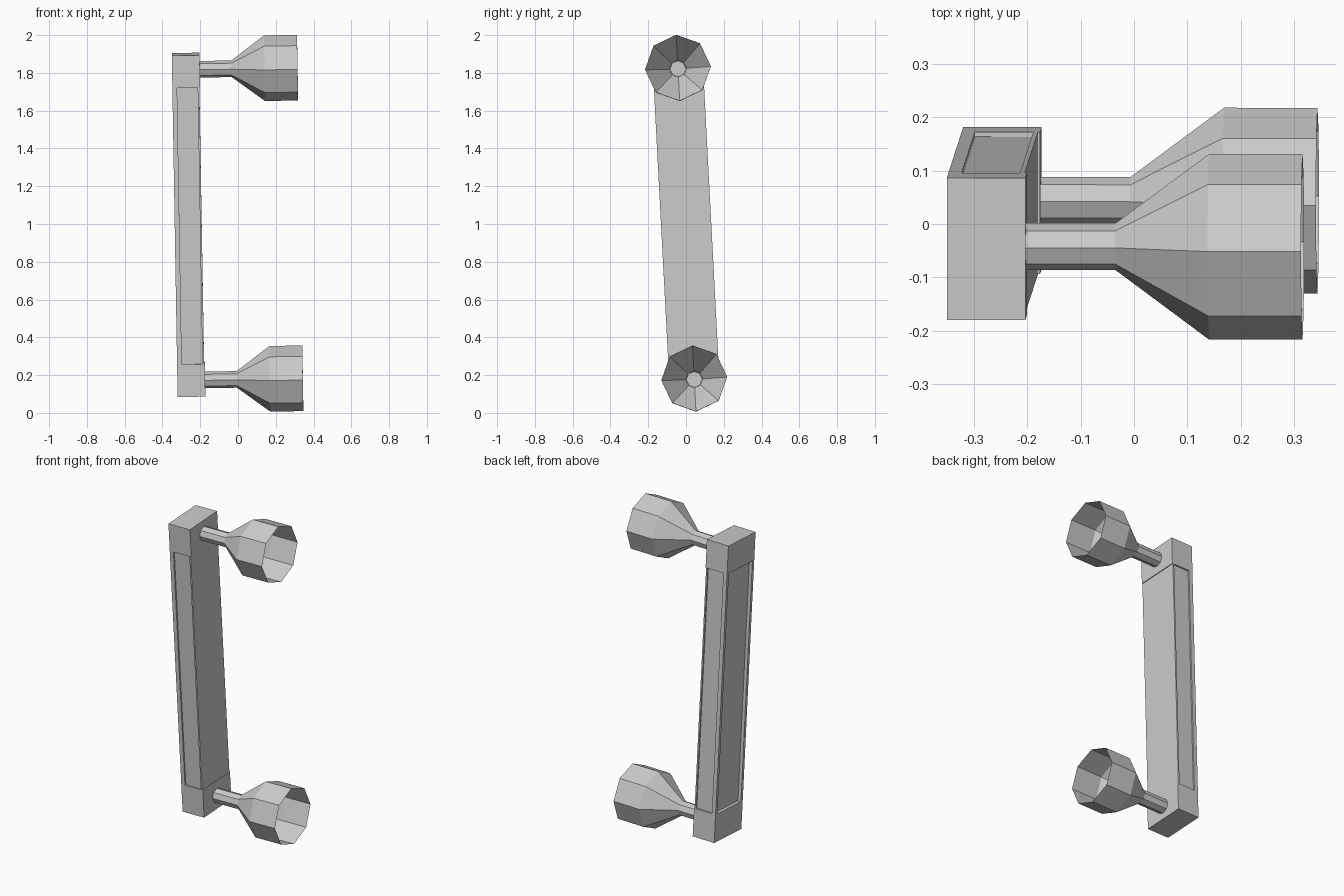
import bpy, bmesh, math
from mathutils import Vector, Matrix

cube = bpy.data.objects.get("Cube")
if cube:
    bpy.data.objects.remove(cube, do_unlink=True)

grey = bpy.data.materials.new("plain grey")
grey.use_nodes = True
GREY = (0.6, 0.6, 0.6, 1)
grey.diffuse_color = GREY
grey.node_tree.nodes["Principled BSDF"].inputs["Base Color"].default_value = GREY

# Leaning frame: x across the bar, y through its depth, z along its length
along = Vector((-0.017, -0.0525, 1)).normalized()
across = (Vector((1, 0, 0)) - along * along.x).normalized()
depth = along.cross(across)
frame = Matrix((across, depth, along)).transposed().to_4x4()
frame.translation = (-0.2615, 0.001, 0.9955)

HALF_W, HALF_D = 0.0735, 0.133
HALF_LEN, CAP_START = 0.905, 0.733


def finish(name, bm):
    bmesh.ops.recalc_face_normals(bm, faces=bm.faces)
    mesh = bpy.data.meshes.new(name)
    bm.to_mesh(mesh)
    bm.free()
    mesh.materials.append(grey)
    obj = bpy.data.objects.new(name, mesh)
    obj.matrix_world = frame
    bpy.context.collection.objects.link(obj)
    return obj


def prism(name, outline, low, high):
    bm = bmesh.new()
    base = bm.faces.new([bm.verts.new((x, y, low)) for x, y in outline])
    top = bmesh.ops.extrude_face_region(bm, geom=[base])["geom"]
    moved = [v for v in top if isinstance(v, bmesh.types.BMVert)]
    bmesh.ops.translate(bm, verts=moved, vec=(0, 0, high - low))
    finish(name, bm)


def lamp(name, height):
    # Open eight-sided shade on a thin stem, pointing along x
    bm = bmesh.new()
    rings = []
    for x, radius in ((0.06, 0.044), (0.241, 0.044), (0.416, 0.174), (0.591, 0.174)):
        angles = [math.tau * i / 8 for i in range(8)]
        rings.append([bm.verts.new((x, radius * math.sin(a), height + radius * math.cos(a)))
                      for a in angles])
    for a, b in zip(rings, rings[1:]):
        for i in range(8):
            j = (i + 1) % 8
            bm.faces.new((a[i], a[j], b[j], b[i]))
    finish(name, bm)
    # Flat end of the stem inside the shade
    disc = bmesh.new()
    disc.faces.new([disc.verts.new((0.242, 0.043 * math.cos(a), height + 0.043 * math.sin(a)))
                    for a in angles])
    finish(name + "_stem_end", disc)


# Grooved bar: shallow panels front and back, deeper channel on the wall side
half = [(HALF_W - 0.004, HALF_D), (HALF_W - 0.013, HALF_D),
        (HALF_W - 0.013, HALF_D - 0.009), (0.025 - HALF_W, HALF_D - 0.009),
        (0.025 - HALF_W, HALF_D), (-HALF_W, HALF_D),
        (-HALF_W, HALF_D - 0.018), (0.02 - HALF_W, HALF_D - 0.018)]
outline = half + [(x, -y) for x, y in reversed(half)]
prism("bar", outline, -CAP_START, CAP_START)

# Square end caps and the two lamps
block = [(HALF_W, HALF_D), (-HALF_W, HALF_D), (-HALF_W, -HALF_D), (HALF_W, -HALF_D)]
for side, sign in (("top", 1), ("bottom", -1)):
    ends = sorted((sign * CAP_START, sign * HALF_LEN))
    prism(side + "_cap", block, *ends)
    lamp(side + "_lamp", sign * 0.8235)
